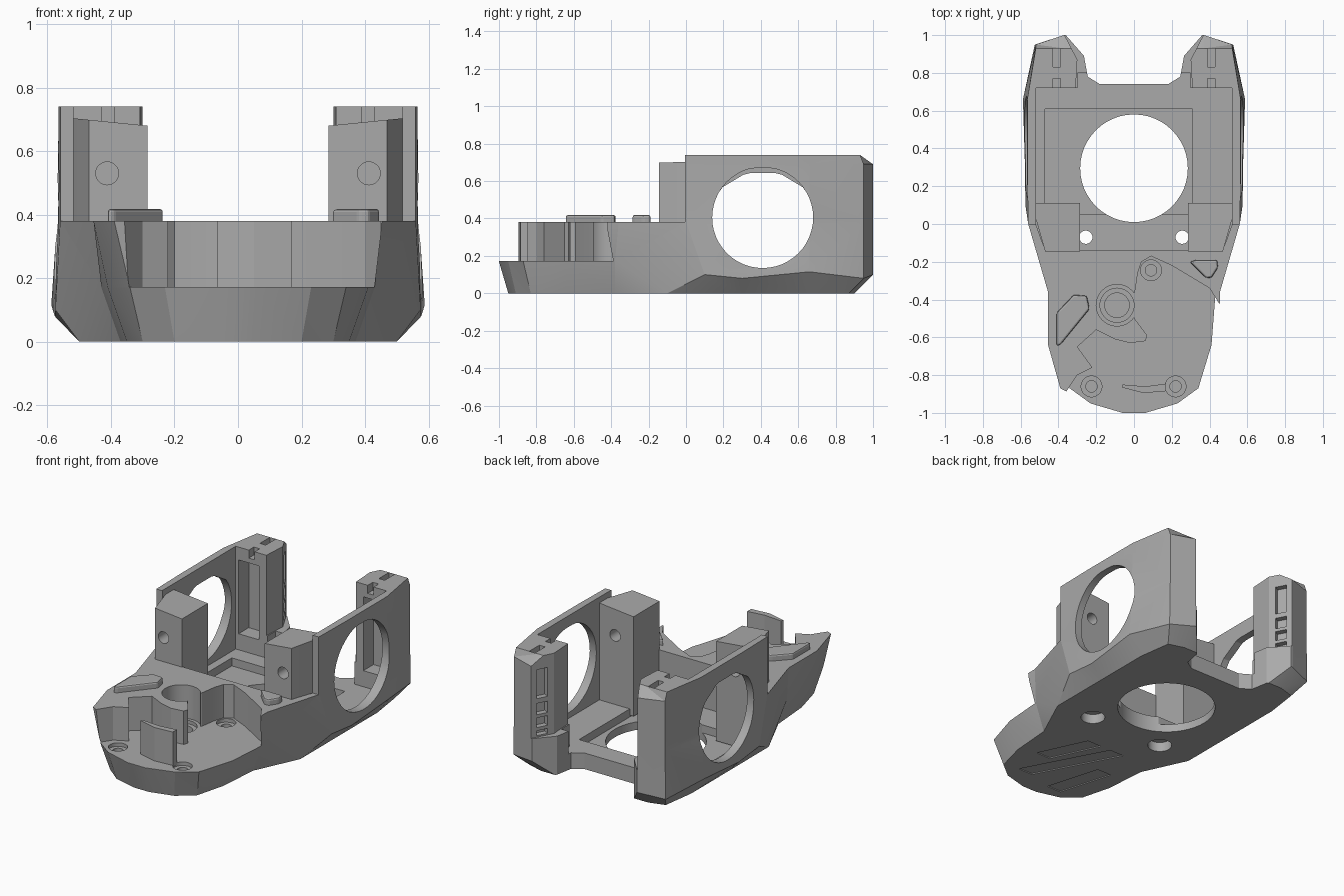
import bpy, bmesh, math
from mathutils import Matrix, Vector

default = bpy.data.objects.get("Cube")
if default:
    bpy.data.objects.remove(default, do_unlink=True)

grey = bpy.data.materials.new("plain grey")
grey.use_nodes = True
grey.diffuse_color = (0.4, 0.4, 0.4, 1)
grey.node_tree.nodes["Principled BSDF"].inputs["Base Color"].default_value = (0.4, 0.4, 0.4, 1)


def finish(name, bm):
    """Turn a bmesh into a named object with the shared material."""
    bmesh.ops.recalc_face_normals(bm, faces=bm.faces[:])
    mesh = bpy.data.meshes.new(name)
    bm.to_mesh(mesh)
    bm.free()
    mesh.materials.append(grey)
    obj = bpy.data.objects.new(name, mesh)
    bpy.context.collection.objects.link(obj)
    return obj


def loft(name, rings):
    """Closed solid through rings that share one point count."""
    bm = bmesh.new()
    loops = [[bm.verts.new(p) for p in ring] for ring in rings]
    count = len(loops[0])
    bm.faces.new(loops[0])
    bm.faces.new(loops[-1])
    for low, high in zip(loops, loops[1:]):
        for i in range(count):
            j = (i + 1) % count
            bm.faces.new((low[i], low[j], high[j], high[i]))
    bmesh.ops.recalc_face_normals(bm, faces=bm.faces[:])
    bmesh.ops.triangulate(bm, faces=[f for f in bm.faces if len(f.verts) == 4])
    bmesh.ops.dissolve_limit(bm, angle_limit=0.01, verts=bm.verts[:], edges=bm.edges[:])
    return finish(name, bm)


def prism(name, outline, bottom, top, side=1):
    return loft(name, [[(x * side, y, z) for x, y in outline] for z in (bottom, top)])


def box(name, x, y, z, side=1):
    corners = [(x[0], y[0]), (x[1], y[0]), (x[1], y[1]), (x[0], y[1])]
    return prism(name, corners, z[0], z[1], side)


def rod(name, centre, radius, length, axis="Z"):
    bm = bmesh.new()
    bmesh.ops.create_cone(bm, cap_ends=True, segments=48, radius1=radius, radius2=radius, depth=length)
    turn = Matrix.Rotation(math.pi / 2, 4, axis) if axis != "Z" else Matrix()
    bm.transform(Matrix.Translation(Vector(centre)) @ turn)
    return finish(name, bm)


def mirrored(half):
    return half + [(-p[0],) + tuple(p[1:]) for p in reversed(half)]


def cut(target, cutter):
    mod = target.modifiers.new("cut", "BOOLEAN")
    mod.operation = "DIFFERENCE"
    mod.solver = "EXACT"
    mod.object = cutter
    bpy.context.view_layer.objects.active = target
    bpy.ops.object.modifier_apply(modifier=mod.name)
    bpy.data.objects.remove(cutter, do_unlink=True)


def soften(obj, angle=15):
    bpy.ops.object.select_all(action="DESELECT")
    obj.select_set(True)
    bpy.context.view_layer.objects.active = obj
    bpy.ops.object.shade_smooth_by_angle(angle=math.radians(angle))


# Hull: chamfered belly, flared sides, sloped rear top edge
belly = [(.05, -.95, 0), (.2, -.91, 0), (.3, -.83, 0), (.35, -.64, 0), (.37, -.38, 0),
         (.5, -.1, 0), (.5, .3, 0), (.5, .66, 0), (.47, .87, 0), (.37, .9, 0)]
waist = [(.06, -1, .17), (.23, -.95, .17), (.34, -.87, .17), (.41, -.64, .17), (.43, -.38, .17),
         (.575, .1, .1), (.577, .3, .08), (.588, .66, .115), (.525, .95, .08), (.37, 1, .1)]
rim = [(.06, -1), (.23, -.95), (.39, -.87), (.455, -.64), (.455, -.36),
       (.56, 0), (.57, .25), (.57, .66), (.52, .95), (.37, 1)]
rings = [mirrored(belly), mirrored(waist)]
for height, rear, widest in ((.38, 1, .57), (.69, 1, .565), (.74, .93, .565)):
    rings.append(mirrored([(min(x, widest), min(y, rear), height) for x, y in rim]))
hull = loft("hull", rings)

# Open space above the deck, main bay and rear gap
cut(hull, box("deck_space", (-1, 1), (-2, -.005), (.38, 1)))
bay = [(.47, -.14), (.52, 0), (.52, .72), (.3, .72), (.3, .8)]
cut(hull, prism("bay_space", mirrored(bay), .1, 1))
gap = [(.18, .74), (.245, .78), (.265, .89), (.37, 1.01), (.37, 1.2)]
cut(hull, prism("rear_gap", mirrored(gap), -1, 1))
upper_gap = [(.31, .7), (.3, .87), (.37, 1.005), (.37, 1.2)]
cut(hull, prism("upper_rear_gap", mirrored(upper_gap), .24, 1))
cut(hull, box("floor_recess", (-.47, .31), (.05, .61), (.05, .3)))
cut(hull, rod("floor_opening", (0, .295, 0), .285, 1))

# Round side openings, each with its own flattened top
for side, crown in ((1, .265), (-1, .237)):
    opening = []
    for i in range(48):
        a = math.tau * i / 48
        y, z = .27 * math.cos(a), .27 * math.sin(a)
        opening.append((.41 + y, .405 + min(z, crown, crown - (abs(y) - .09) * .6)))
    cut(hull, loft("side_opening", [[(x * side, y, z) for y, z in opening] for x in (.4, 1)]))

# Screw holes through the floor, widened from below
for side in (-1, 1):
    cut(hull, rod("floor_screw_hole", (side * .255, -.07, 0), .035, 1))
    cut(hull, rod("floor_screw_socket", (side * .255, -.07, 0), .07, .12))

# Lowered front tray with its winding edge, and the round well
tray = [(-.37, -1.2), (-.36, -.89), (-.3, -.8), (-.22, -.76), (-.3, -.65), (-.2, -.56),
        (-.1, -.61), (-.02, -.63), (.06, -.62), (.07, -.59), (.01, -.51), (-.04, -.43),
        (.005, -.36), (.02, -.26), (.04, -.2), (.09, -.17), (.2, -.22), (.4, -.34),
        (.45, -.42), (.8, -.46), (.8, -1.2)]
cut(hull, prism("tray_space", tray, .172, .6))
cut(hull, rod("well", (-.09, -.43, .472), .11, .6))

# Stepped screw seats sunk in the tray and in the well
for x, y, outer, inner in ((-.225, -.86, .055, .03), (.22, -.86, .055, .03),
                           (.09, -.245, .055, .03), (-.09, -.43, .09, .065)):
    cut(hull, rod("screw_seat", (x, y, .2), outer, .1))
    cut(hull, rod("screw_bore", (x, y, .2), inner, .2))

# Rear tower slots, front pockets and ladder windows
for side in (-1, 1):
    cut(hull, box("top_slot", (.39, .43), (.83, .93), (.7, 1), side))
    cut(hull, box("top_notch", (.39, .43), (.7, .77), (.69, 1), side))
    cut(hull, box("tower_pocket", (.36, .5), (.6, .82), (.2, .66), side))
    along, inward = Vector((.07, .135)).normalized(), Vector((.135, -.07)).normalized()
    middle = Vector((.335, .938))
    for low, high in ((.48, .66), (.38, .45), (.3, .36), (.25, .28)):
        window = [middle + along * a + inward * b
                  for a, b in ((-.035, -.05), (.035, -.05), (.035, .035), (-.035, .035))]
        cut(hull, prism("ladder_window", window, low, high, side))

# Shallow slanted grooves under the nose
for start, end in (((.15, -.81), (-.12, -.3)), ((.19, -.6), (.05, -.3)), ((-.11, -.86), (-.21, -.52))):
    a, b = Vector(start), Vector(end)
    across = Vector((.05, 0))
    cut(hull, prism("groove", [a - across, a + across, b + across, b - across], -.1, .006))
soften(hull)

# Front pillars with a cross hole and a top that rises towards the wall
for side, label in ((1, "left"), (-1, "right")):
    plan = [(.285, -.145), (.47, -.145), (.512, 0), (.54, .11), (.285, .11)]
    top = [(x * side, y, .68 + (x - .285) * .1) for x, y in plan]
    pillar = loft(label + "_pillar", [[(x * side, y, .06) for x, y in plan], top])
    cut(pillar, rod("pillar_hole", (side * .412, 0, .53), .036, 1, "X"))
    soften(pillar)

# Raised pads on the deck
pads = {
    "right_pad": [(-.41, -.47), (-.32, -.375), (-.25, -.38), (-.235, -.45), (-.39, -.64), (-.41, -.645)],
    "left_pad": [(.295, -.2), (.33, -.19), (.44, -.19), (.445, -.23), (.41, -.285), (.38, -.285)],
}
for name, outline in pads.items():
    pad = prism(name, outline, .37, .418)
    bevel = pad.modifiers.new("soft edge", "BEVEL")
    bevel.width = .01
    bevel.segments = 2

# Curved upright tab on the tray
tab = [(-.065, -.865), (.05, -.895), (.17, -.885), (.17, -.845), (.06, -.86), (-.06, -.85)]
prism("front_tab", tab, .16, .38)
